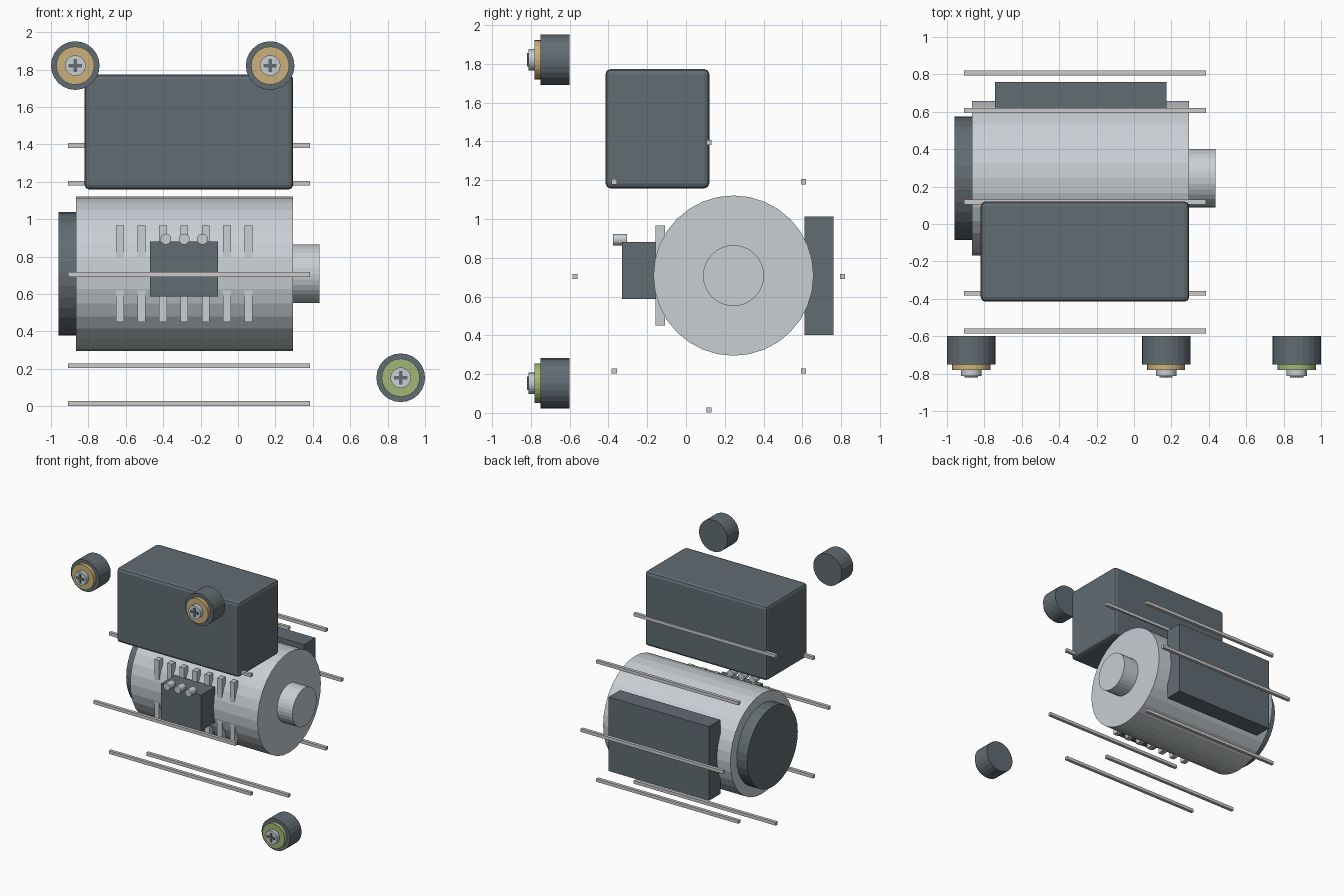
import bpy, math
from mathutils import Vector

if "Cube" in bpy.data.objects:
    bpy.data.objects.remove(bpy.data.objects["Cube"])


def paint(name, rgb):
    m = bpy.data.materials.new(name)
    m.diffuse_color = (*rgb, 1)
    m.use_nodes = True
    m.node_tree.nodes["Principled BSDF"].inputs["Base Color"].default_value = m.diffuse_color
    return m


slate = paint("slate", (0.12, 0.15, 0.17))
tan = paint("tan", (0.60, 0.44, 0.20))
green = paint("green", (0.36, 0.47, 0.18))
silver = paint("silver", (0.58, 0.62, 0.65))


def finish(name, mat):
    ob = bpy.context.object
    ob.name = name
    if mat:
        ob.data.materials.append(mat)
    return ob


def box(name, lo, hi, mat=None, bevel=0):
    lo, hi = Vector(lo), Vector(hi)
    bpy.ops.mesh.primitive_cube_add(size=1, location=(lo + hi) / 2)
    bpy.context.object.scale = hi - lo
    bpy.ops.object.transform_apply(location=False, rotation=False, scale=True)
    ob = finish(name, mat)
    if bevel:
        b = ob.modifiers.new("bevel", 'BEVEL')
        b.width, b.segments = bevel, 2
    return ob


def cyl(name, axis, a, b, u, v, r, sides, mat=None):
    # Cylinder from a to b along x (u=y, v=z) or along y (u=x, v=z)
    mid = (a + b) / 2
    loc, rot = (((mid, u, v), (0, math.pi / 2, 0)) if axis == 'x'
                else ((u, mid, v), (math.pi / 2, 0, 0)))
    bpy.ops.mesh.primitive_cylinder_add(vertices=sides, radius=r, depth=abs(b - a),
                                        location=loc, rotation=rot)
    return finish(name, mat)


# Motor body, shaft and end cap
CY, CZ = 0.245, 0.708
cyl("motor_body", 'x', -0.865, 0.295, CY, CZ, 0.413, 32, silver)
cyl("shaft", 'x', 0.29, 0.435, CY, CZ, 0.157, 32, silver)
cyl("end_cap", 'x', -0.96, -0.86, CY, CZ, 0.33, 32, slate)

# Housings
box("upper_housing", (-0.82, -0.415, 1.158), (0.295, 0.12, 1.773), slate, 0.025)
box("rear_housing", (-0.742, 0.612, 0.402), (0.173, 0.76, 1.012), slate)
box("terminal_box", (-0.47, -0.33, 0.587), (-0.106, -0.15, 0.88), slate)

# Terminals on the front box
for i in range(3):
    cyl(f"terminal_{i+1}", 'y', -0.377, -0.305, -0.386 + 0.098 * i, 0.893, 0.029, 16, silver)

# Cooling fins
for i in range(7):
    x = -0.63 + 0.1143 * i
    box(f"fin_{i+1}", (x - 0.021, -0.157, 0.45), (x + 0.021, -0.109, 0.965), silver)

# Ring of cage bars
for i in range(8):
    a = i * math.pi / 4
    y, z = 0.118 + 0.69 * math.cos(a), 0.704 + 0.69 * math.sin(a)
    h = 0.013
    box(f"cage_bar_{i+1}", (-0.91, y - h, z - h), (0.385, y + h, z + h))

# Knobs with coloured ring, screw head and cross slot
for n, (x, z, mat) in enumerate([(-0.87, 1.821, tan), (0.172, 1.821, tan), (0.87, 0.152, green)], 1):
    cyl(f"knob_{n}", 'y', -0.75, -0.60, x, z, 0.13, 24, slate)
    cyl(f"knob_ring_{n}", 'y', -0.78, -0.745, x, z, 0.102, 24, mat)
    cyl(f"screw_head_{n}", 'y', -0.812, -0.775, x, z, 0.055, 24, silver)
    box(f"cross_bar_{n}", (x - 0.035, -0.82, z - 0.009), (x + 0.035, -0.80, z + 0.009), slate)
    box(f"cross_post_{n}", (x - 0.009, -0.82, z - 0.035), (x + 0.009, -0.80, z + 0.035), slate)
